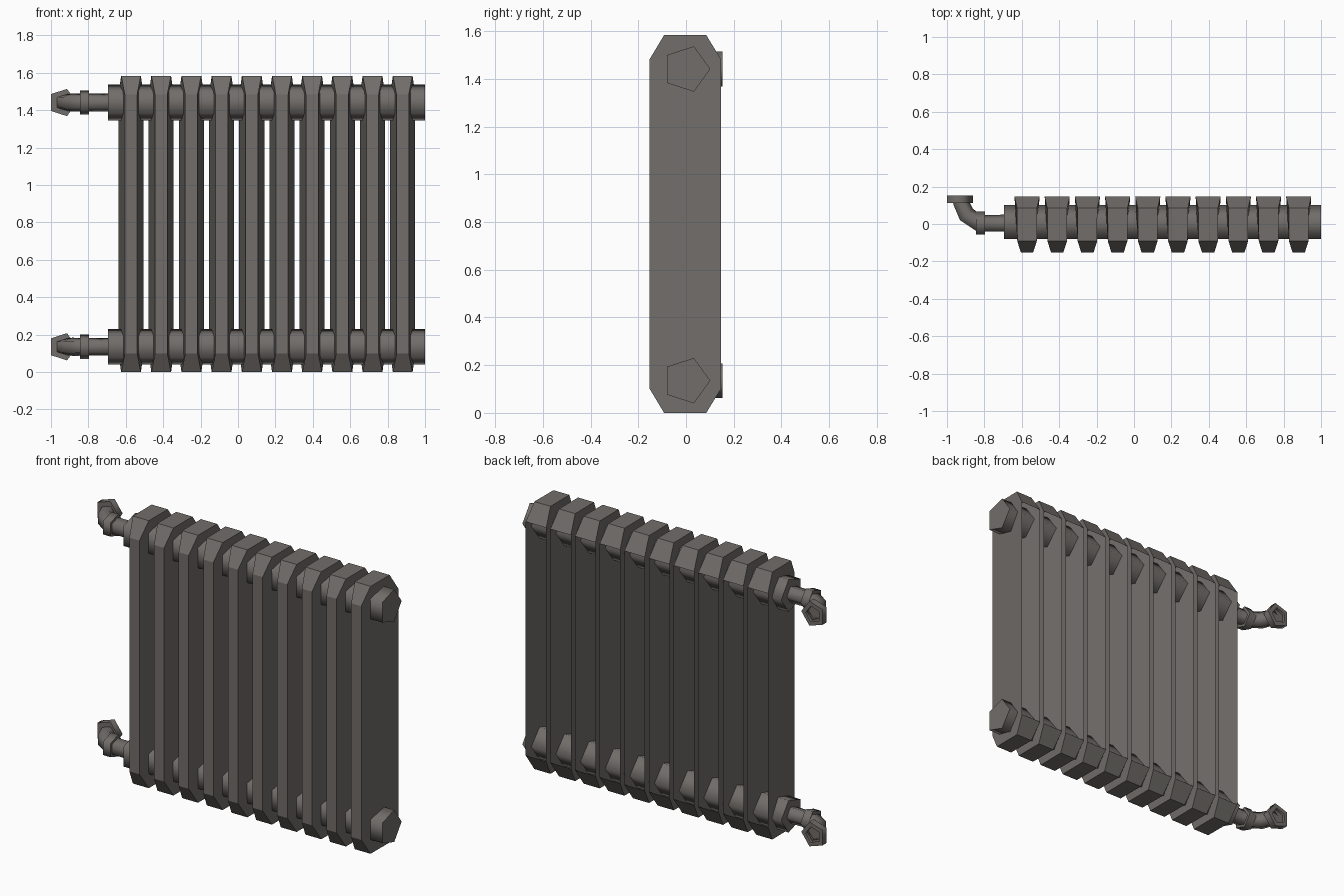
import bpy, bmesh, math
from mathutils import Vector

if "Cube" in bpy.data.objects:
    bpy.data.objects.remove(bpy.data.objects["Cube"])

iron = bpy.data.materials.new("dark grey iron")
iron.diffuse_color = (0.165, 0.153, 0.142, 1)
iron.use_nodes = True
iron.node_tree.nodes["Principled BSDF"].inputs["Base Color"].default_value = iron.diffuse_color

HEIGHT = 1.583
SIDES = 5
PIPE_Y = 0.002


def finish(name, bm):
    bmesh.ops.recalc_face_normals(bm, faces=bm.faces)
    mesh = bpy.data.meshes.new(name)
    bm.to_mesh(mesh)
    bm.free()
    mesh.materials.append(iron)
    obj = bpy.data.objects.new(name, mesh)
    bpy.context.collection.objects.link(obj)
    return obj


def sweep(name, path, z, cap_end=True):
    """Five-sided tube along (x, y, radius) points in a level plane."""
    bm = bmesh.new()
    pts = [Vector((x, y, 0)) for x, y, r in path]
    steps = [(b - a).normalized() for a, b in zip(pts, pts[1:])]
    rings = []
    t = steps[0]
    for i, (x, y, r) in enumerate(path):
        s = sum(steps[max(i - 1, 0):i + 1], Vector((0, 0, 0)))
        if s.length > 0:
            t = s.normalized()
        n = Vector((t.y, -t.x, 0))
        ring = []
        for k in range(SIDES):
            a = math.tau * k / SIDES
            ring.append(bm.verts.new(pts[i] + n * r * math.cos(a)
                                     + Vector((0, 0, z + r * math.sin(a)))))
        rings.append(ring)
    for i, (a, b) in enumerate(zip(rings, rings[1:])):
        for k in range(SIDES):
            j = (k + 1) % SIDES
            f = bm.faces.new((a[k], a[j], b[j], b[k]))
            f.smooth = steps[i].length > 0
    bm.faces.new(rings[0])
    if cap_end:
        bm.faces.new(rings[-1])
    return finish(name, bm)


# Fin: hollow casting with bevelled ends, wider towards its open back
def fin(name, cx):
    bm = bmesh.new()
    levels = [  # z, front y, front half width, back y, back half width
        (0.0, -0.092, 0.052, 0.085, 0.053),
        (0.1, -0.152, 0.033, 0.146, 0.067),
        (HEIGHT - 0.1, -0.152, 0.033, 0.146, 0.067),
        (HEIGHT, -0.092, 0.052, 0.085, 0.053),
    ]
    rings = []
    for z, fy, fw, by, bw in levels:
        rings.append([bm.verts.new((cx + x, y, z)) for x, y in
                      ((-fw, fy), (fw, fy), (bw, by), (-bw, by))])
    for i, (a, b) in enumerate(zip(rings, rings[1:])):
        for k in range(4):
            if i == 1 and k == 2:      # open back
                continue
            j = (k + 1) % 4
            bm.faces.new((a[k], a[j], b[j], b[k]))
    bm.faces.new(rings[0])
    bm.faces.new(rings[-1])
    return finish(name, bm)


for i in range(10):
    fin(f"radiator_fin_{i + 1}", -0.572 + 0.1614 * i)

# Header pipes and the stepped valve fittings with a bent elbow
for label, z in (("lower", 0.135), ("upper", 1.441)):
    sweep(f"{label}_header_pipe",
          [(1.0, PIPE_Y, 0.1), (-0.695, PIPE_Y, 0.1)], z)
    sweep(f"{label}_elbow_pipe",
          [(-0.68, 0, 0.05), (-0.83, 0, 0.05), (-0.899, 0.047, 0.051),
           (-0.934, 0.125, 0.046)], z, cap_end=False)
    sweep(f"{label}_collar", [(-0.797, 0, 0.068), (-0.845, 0, 0.068)], z)
    # Flange is a ring, open to the pipe at the wall side
    sweep(f"{label}_wall_flange",
          [(-0.938, 0.112, 0.0765), (-0.938, 0.152, 0.0765),
           (-0.938, 0.152, 0.047)], z, cap_end=False)
